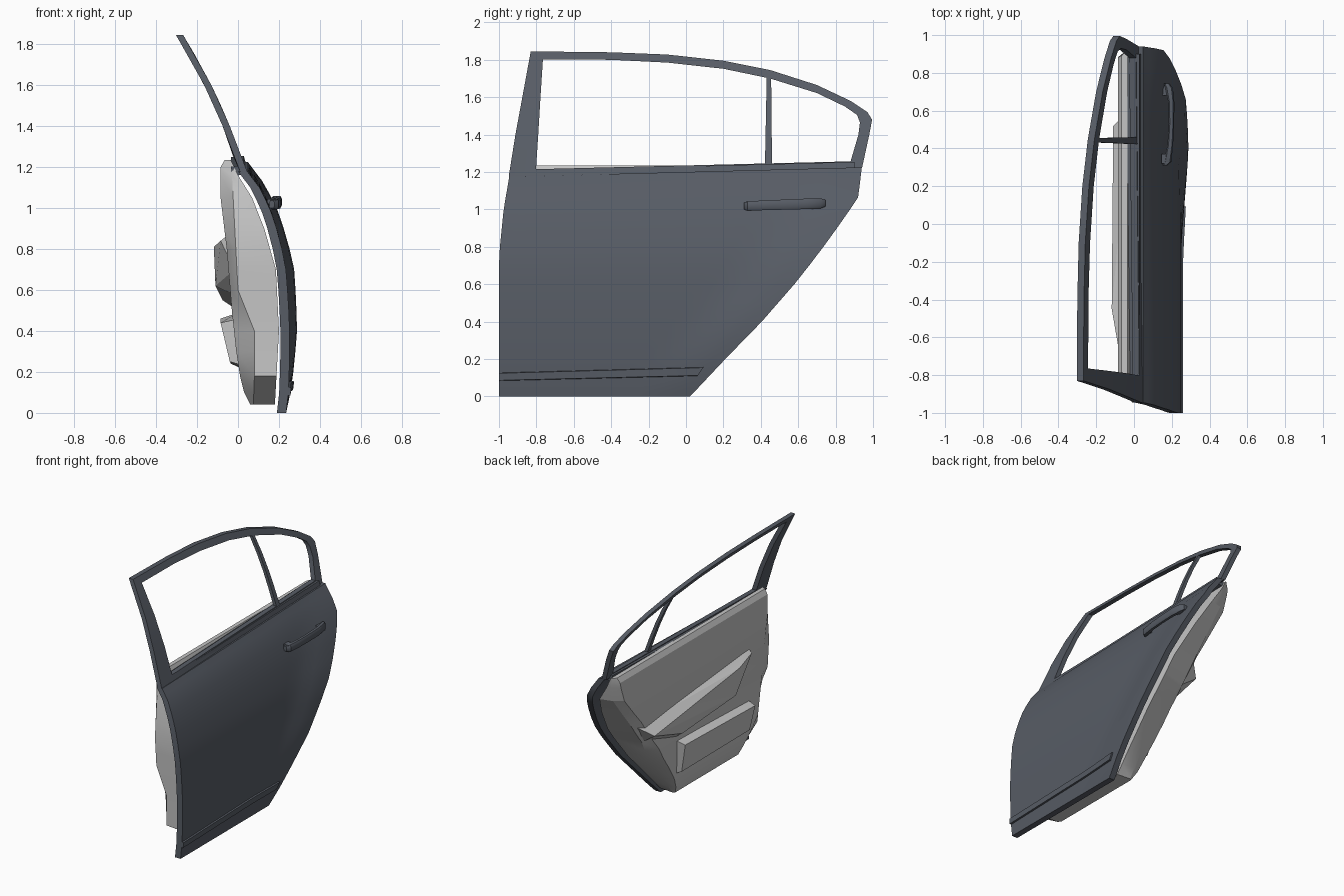
import bpy, bmesh
from mathutils import Vector

if "Cube" in bpy.data.objects:
    bpy.data.objects.remove(bpy.data.objects["Cube"], do_unlink=True)


def material(name, rgb):
    m = bpy.data.materials.new(name)
    m.use_nodes = True
    m.diffuse_color = (*rgb, 1)
    m.node_tree.nodes["Principled BSDF"].inputs["Base Color"].default_value = (*rgb, 1)
    return m


slate = material("slate paint", (0.095, 0.107, 0.13))
grey = material("light grey trim", (0.56, 0.56, 0.56))


def lerp(table, t):
    """Piecewise linear lookup."""
    for (a, va), (b, vb) in zip(table, table[1:]):
        if t <= b:
            return va + (vb - va) * max(0, (t - a) / (b - a))
    return table[-1][1]


def finish(bm, name, mat, angle=0.6):
    bmesh.ops.recalc_face_normals(bm, faces=bm.faces)
    me = bpy.data.meshes.new(name)
    bm.to_mesh(me)
    bm.free()
    ob = bpy.data.objects.new(name, me)
    bpy.context.collection.objects.link(ob)
    me.materials.append(mat)
    bpy.ops.object.select_all(action="DESELECT")
    ob.select_set(True)
    bpy.context.view_layer.objects.active = ob
    bpy.ops.object.shade_smooth_by_angle(angle=angle)
    return ob


def loft(name, sections, mat, closed=False, angle=0.6):
    """Skin a run of closed cross-sections, capped unless it is a ring."""
    bm = bmesh.new()
    rows = [[bm.verts.new(p) for p in s] for s in sections]
    n = len(rows[0])
    pairs = list(zip(rows, rows[1:])) + ([(rows[-1], rows[0])] if closed else [])
    for a, b in pairs:
        for i in range(n):
            j = (i + 1) % n
            bm.faces.new((a[i], a[j], b[j], b[i]))
    if not closed:
        bm.faces.new(rows[0])
        bm.faces.new(rows[-1])
    return finish(bm, name, mat, angle)


def hull(name, points, mat):
    bm = bmesh.new()
    for p in points:
        bm.verts.new(p)
    bmesh.ops.convex_hull(bm, input=bm.verts)
    bmesh.ops.dissolve_limit(bm, angle_limit=0.05, verts=bm.verts, edges=bm.edges)
    return finish(bm, name, mat, 0.2)


# Door shape: side curve, front edge and wheel-arch edge by height
SIDE = [(0, .235), (.1, .246), (.25, .252), (.4, .252), (.55, .246), (.7, .234), (.85, .205),
        (1, .155), (1.1, .105), (1.175, .048)]
FRONT = [(0, -1), (.75, -1), (1, -.975), (1.175, -.945)]
BACK = [(0, .02), (.03, .05), (.2, .21), (.4, .405), (.6, .58), (.75, .7), (1.04, .92), (1.175, .94)]
FLARE = [(0, 0), (.2, .02), (.4, .036), (.7, .04), (1, .028), (1.175, 0)]


def skin_x(y, z):
    near = max(0, 1 - (lerp(BACK, z) - y) / .4)
    return lerp(SIDE, z) + lerp(FLARE, z) * near * near * (3 - 2 * near)


def belt(y, z):
    """Raise the upper rows so the belt line climbs to the rear."""
    return z + .05 * (y + .945) / 1.885 * (z / 1.175) ** 6


# Outer door skin, a closed shell
heights = [0, .03, .1, .2, .3, .4, .5, .6, .7, .8, .9, .98, 1.04, 1.1, 1.14, 1.175]
COLS = 18
sections = []
for z in heights:
    f, b = lerp(FRONT, z), lerp(BACK, z)
    ys = [f + (b - f) * i / COLS for i in range(COLS + 1)]
    outer = [(skin_x(y, z), y, belt(y, z)) for y in ys]
    sections.append(outer + [(x - .045, y, h) for x, y, h in reversed(outer)])
loft("door_skin", sections, slate)

# Window frame ring: outer and inner outlines as (y, z)
FRAME_X = [(1.175, .046), (1.25, .012), (1.4, -.04), (1.5, -.083), (1.6, -.13), (1.75, -.212), (1.845, -.268)]
rim = [(-.948, 1.175), (-.912, 1.4), (-.875, 1.6), (-.83, 1.845), (-.4, 1.84), (-.1, 1.828), (.2, 1.795),
       (.45, 1.745), (.7, 1.665), (.88, 1.58), (.97, 1.52), (.995, 1.48), (.98, 1.4), (.942, 1.225)]
hole = [(-.802, 1.215), (-.79, 1.4), (-.778, 1.6), (-.765, 1.802), (-.4, 1.8), (-.1, 1.785), (.2, 1.752),
        (.45, 1.7), (.7, 1.622), (.85, 1.55), (.915, 1.505), (.93, 1.465), (.922, 1.4), (.88, 1.257)]


def frame_section(o, i, depth=.035):
    front = [(lerp(FRAME_X, z), y, z) for y, z in (o, i)]
    return front + [(x - depth, y, z) for x, y, z in reversed(front)]


loft("window_frame", [frame_section(o, i) for o, i in zip(rim, hole)], slate, closed=True)

# Slim bar splitting the rear quarter window
loft("window_divider", [frame_section((.422 + (z - 1.23) * .02, z), (.46 - (z - 1.23) * .01, z), .025)
                        for z in (1.23, 1.35, 1.47, 1.59, 1.72)], slate)

# Inner window sill
loft("window_sill", [[(x, y, z + .05 * (y + .945) / 1.885) for x, z in
                      ((.04, 1.165), (.028, 1.205), (-.035, 1.2), (-.035, 1.15))]
                     for y in (-.86, 0, .9)], slate)

# Inner trim panel, stacked by height
INNER = [(.04, .06), (.1, .03), (.22, 0), (.5, -.03), (.8, -.055), (1.05, -.085), (1.2, -.085), (1.235, -.065)]
MID = [(.04, .075), (.18, .08), (.4, .08), (.6, 0), (1.17, -.03), (1.235, -.045)]
OUTER = [(.04, .18), (.4, .2), (.7, .185), (1, .1), (1.16, 0), (1.235, -.035)]
EDGE = [(.04, -.72), (.18, -.95), (.8, -.955), (1.1, -.91), (1.235, -.84)]
FACE = [(.04, -.69), (.1, -.7), (.3, -.82), (1.235, -.82)]
INSET = [(.04, .02), (.2, .08), (.5, .14), (.8, .14), (1.235, .05)]
sections = []
for z in (.04, .1, .18, .3, .4, .5, .6, .7, .8, .9, 1.05, 1.16, 1.2, 1.235):
    b, e = lerp(BACK, z), lerp(EDGE, z)
    xi, xm, xo, s = lerp(INNER, z), lerp(MID, z), lerp(OUTER, z), lerp(INSET, z)
    sections.append([(xo, e, z), (xm, e + .01, z), (xi, max(e + .02, lerp(FACE, z)), z),
                     (xi, b - s, z), (xm, b - s * .5, z), (xo, b - .02, z)])
loft("inner_trim_panel", sections, grey, angle=.35)


# Armrest and storage pocket raised from the trim
def raised(name, base, crest):
    hull(name, [(lerp(INNER, z) + .03, y, z) for y, z in base] + crest, grey)


raised("armrest", [(-.65, .88), (.6, .75), (.5, .61), (.17, .5), (-.46, .57), (-.63, .7)],
       [(-.085, -.64, .84), (-.118, -.45, .81), (-.11, .52, .68), (-.075, .15, .55), (-.11, -.42, .62)])
raised("storage_pocket", [(-.7, .46), (.15, .49), (.11, .21), (-.7, .23)],
       [(-.085, -.68, .44), (-.085, .13, .46), (-.035, .1, .24), (-.04, -.68, .25)])

# Lower protective moulding following the skin
sections = []
for k in range(13):
    t = k / 12
    low, high = .082 + .026 * t, .128 + .03 * t
    ring = []
    for z, lift in ((low, -.01), (low + .004, .012), (high - .004, .012), (high, -.01)):
        y = -1 + t * (1.06 + .035 * (z - low) / (high - low))
        ring.append((skin_x(y, z) + lift, y, z))
    sections.append(ring)
loft("lower_moulding", sections, slate, angle=.3)

# Handle cup: a shallow disc lying on the skin
bm = bmesh.new()
bmesh.ops.create_circle(bm, cap_ends=True, cap_tris=True, segments=24, radius=1)
for v in bm.verts:
    y, z = .505 + v.co.x * .078, 1.025 + v.co.y * .062
    v.co = Vector((skin_x(y, z) + .004, y, z))
finish(bm, "handle_cup", slate)

# Pull handle bar with a bowed grip
sections = []
for y, x, w, h in ((.31, .165, .012, .018), (.33, .178, .02, .025), (.42, .192, .015, .026), (.53, .198, .014, .027),
                   (.64, .198, .016, .028), (.72, .186, .02, .027), (.745, .172, .014, .018)):
    zc = 1.018 + (y - .31) * .035
    sections.append([(x + w * a, y, zc + h * b) for a, b in
                     ((-1, -.7), (-.6, -1), (.6, -1), (1, -.6), (1, .6), (.6, 1), (-.6, 1), (-1, .7))])
loft("pull_handle", sections, slate)

# Handle mounts
for name, y in (("front_handle_mount", .345), ("rear_handle_mount", .705)):
    bm = bmesh.new()
    bmesh.ops.create_cube(bm, size=1)
    for v in bm.verts:
        v.co = Vector((.165 + v.co.x * .04, y + v.co.y * .05, 1.025 + v.co.z * .036))
    finish(bm, name, slate)
